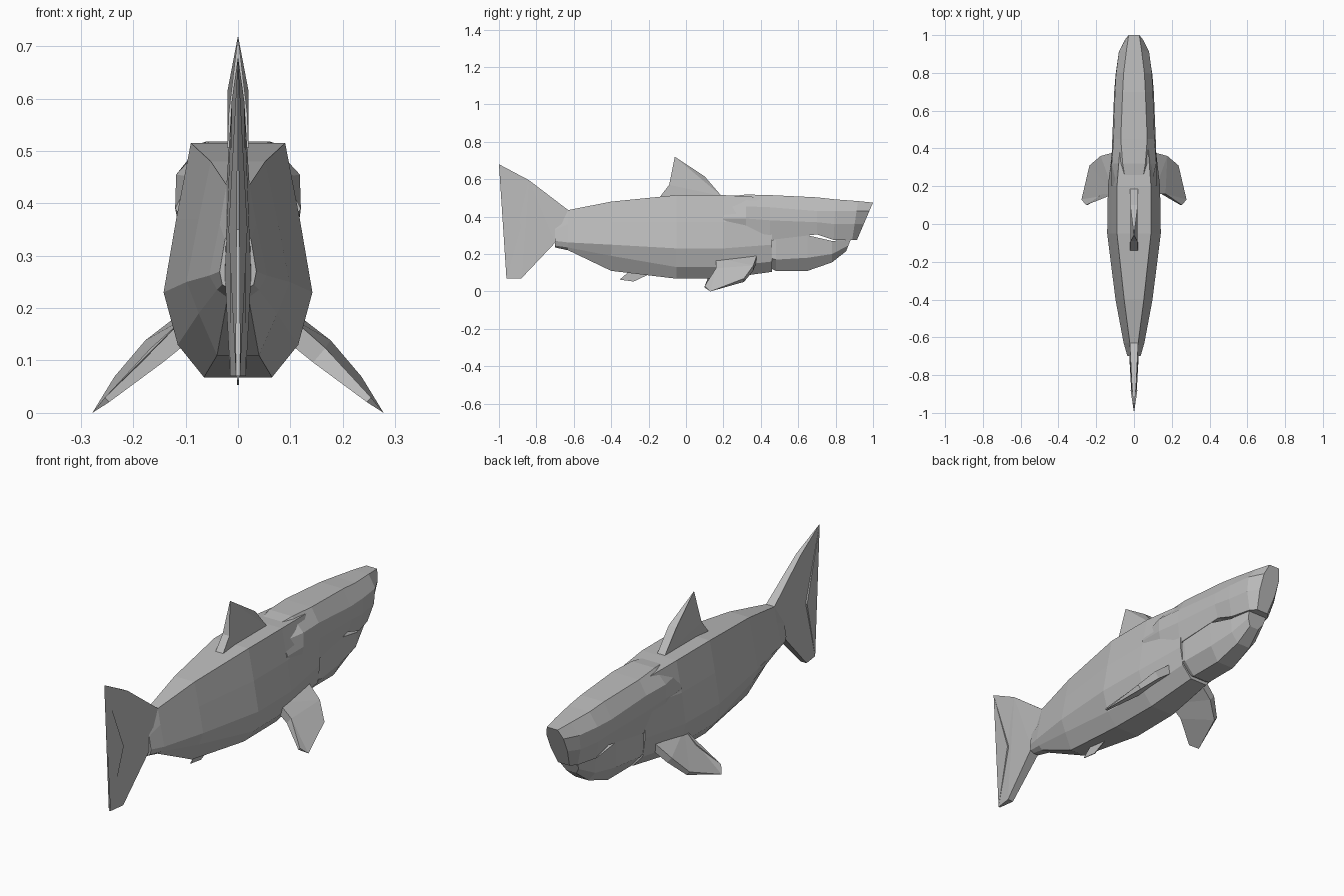
import bpy, bmesh
from mathutils import Vector

default = bpy.data.objects.get("Cube")
if default:
    bpy.data.objects.remove(default, do_unlink=True)

GREY = (0.5, 0.5, 0.5, 1)
skin = bpy.data.materials.new("shark_grey")
skin.use_nodes = True
skin.diffuse_color = GREY
skin.node_tree.nodes["Principled BSDF"].inputs["Base Color"].default_value = GREY


def finish(name, bm):
    """Clean the mesh and add it to the scene with flat faces."""
    bmesh.ops.remove_doubles(bm, verts=bm.verts, dist=0.0005)
    bmesh.ops.recalc_face_normals(bm, faces=bm.faces)
    mesh = bpy.data.meshes.new(name)
    bm.to_mesh(mesh)
    bm.free()
    mesh.materials.append(skin)
    obj = bpy.data.objects.new(name, mesh)
    bpy.context.collection.objects.link(obj)
    return obj


def loft(name, sections):
    """Skin mirrored half sections: (y, backward slant, (x, z) from top to bottom)."""
    bm = bmesh.new()
    rings = []
    for y, slant, half in sections:
        top = half[0][1]
        loop = list(half) + [(-x, z) for x, z in reversed(half)]
        rings.append([bm.verts.new((x, y - slant * (top - z), z)) for x, z in loop])
    for a, b in zip(rings, rings[1:]):
        for i in range(len(a)):
            j = (i + 1) % len(a)
            bm.faces.new((a[i], a[j], b[j], b[i]))
    bm.faces.new(rings[0])
    bm.faces.new(rings[-1])
    return finish(name, bm)


def fin(name, outline, normal):
    """Plate with an outline of (point, half thickness) spread along a normal."""
    bm = bmesh.new()
    n = Vector(normal).normalized()
    a = [bm.verts.new(Vector(p) + n * t) for p, t in outline]
    b = [bm.verts.new(Vector(p) - n * t) for p, t in outline]
    caps = [bm.faces.new(a), bm.faces.new(b[::-1])]
    for i in range(len(a)):
        j = (i + 1) % len(a)
        bm.faces.new((a[j], a[i], b[i], b[j]))
    bmesh.ops.triangulate(bm, faces=caps)
    return finish(name, bm)


def upright_fin(name, outline):
    return fin(name, [((0, y, z), t) for y, z, t in outline], (1, 0, 0))


# Body: back edge, shoulder, side ridge, flank, belly
loft("body", [
    (-.70, 0, [(.012, .36), (.025, .33), (.035, .27), (.03, .245), (.015, .235)]),
    (-.63, 0, [(.022, .435), (.035, .36), (.055, .262), (.04, .235), (.02, .22)]),
    (-.40, 0, [(.052, .48), (.075, .37), (.098, .25), (.075, .19), (.04, .11)]),
    (-.05, 0, [(.09, .515), (.118, .37), (.142, .23), (.115, .13), (.065, .068)]),
    (.20, 0, [(.09, .515), (.118, .37), (.138, .23), (.112, .13), (.062, .068)]),
    (.46, 0, [(.07, .5), (.105, .4), (.108, .25), (.095, .16), (.045, .105)]),
])

# Upper head: crown, brow, cheek, lip
loft("upper_head", [
    (.20, 0, [(.04, .505), (.09, .45), (.12, .39), (.10, .36)]),
    (.32, 0, [(.06, .518), (.118, .455), (.12, .39), (.10, .29)]),
    (.45, 0, [(.07, .515), (.108, .45), (.115, .38), (.105, .275)]),
    (.70, 0, [(.06, .503), (.10, .43), (.105, .37), (.085, .305)]),
    (.80, .05, [(.055, .492), (.095, .43), (.097, .36), (.08, .275)]),
    (.92, .15, [(.04, .483), (.08, .43), (.08, .36), (.055, .275)]),
    (1, .43, [(.028, .475), (.045, .43), (.045, .36), (.03, .275)]),
])

# Lower jaw: lip, cheek, chin
loft("lower_jaw", [
    (.42, 0, [(.095, .26), (.098, .19), (.04, .14)]),
    (.48, 0, [(.10, .28), (.098, .17), (.045, .11)]),
    (.65, 0, [(.088, .30), (.085, .18), (.045, .11)]),
    (.78, 0, [(.075, .27), (.07, .2), (.035, .155)]),
    (.88, .4, [(.05, .275), (.045, .245), (.025, .215)]),
])

# Fins on the centre line
upright_fin("dorsal_fin", [
    (.19, .51, .02), (.10, .615, .02), (-.06, .72, 0), (-.09, .57, .018), (-.14, .505, .02)])
upright_fin("tail_fin", [
    (-1, .68, 0), (-.84, .595, .012), (-.63, .435, .022), (-.70, .26, .025),
    (-.88, .07, .015), (-.96, .07, .004), (-.88, .35, .018)])
upright_fin("anal_fin", [
    (-.18, .1, .002), (-.28, .053, .002), (-.355, .063, .002), (-.3, .11, .002)])

# Pectoral fins, swept back and down
PECTORAL = [
    ((.09, .38, .18), .02), ((.165, .36, .125), .018), ((.228, .31, .06), .012),
    ((.278, .13, 0), 0), ((.25, .10, .025), .006), ((.155, .16, .11), .018),
    ((.09, .16, .165), .02)]
for name, side in (("left", 1), ("right", -1)):
    fin(name + "_pectoral_fin",
        [((side * x, y, z), t) for (x, y, z), t in PECTORAL], (side * .65, 0, .76))
